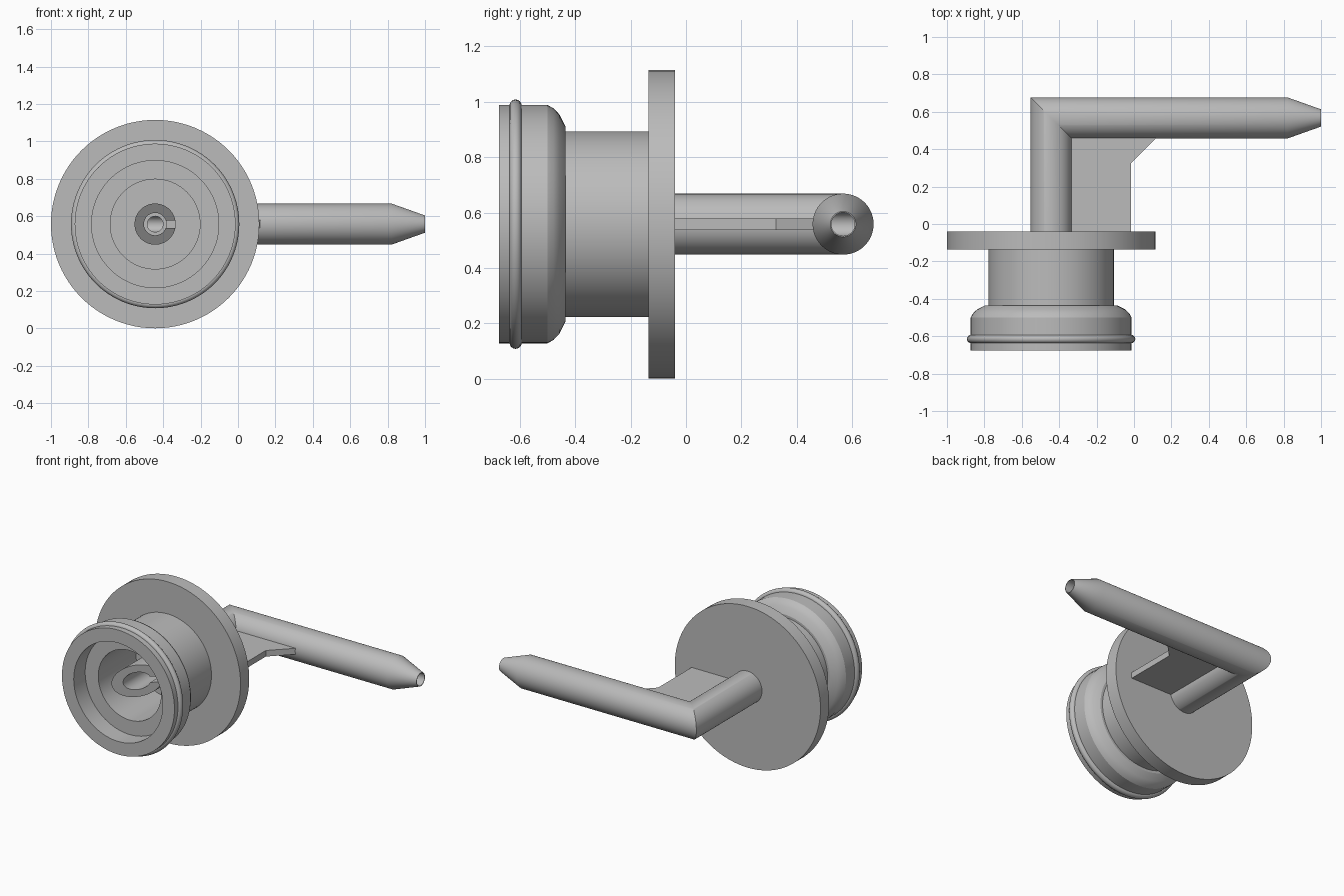
import bpy, bmesh
from math import cos, sin, pi, radians

if "Cube" in bpy.data.objects:
    bpy.data.objects.remove(bpy.data.objects["Cube"])

CX, CZ = -0.443, 0.558      # main axis, running along y
R, BEND = 0.11, 0.567       # tube radius and y of the bend
SEG = 96

grey = bpy.data.materials.new("plain grey")
grey.use_nodes = True
grey.diffuse_color = (0.5, 0.5, 0.5, 1)
grey.node_tree.nodes["Principled BSDF"].inputs["Base Color"].default_value = (0.5, 0.5, 0.5, 1)


def make(name, bm, smooth=True):
    bmesh.ops.recalc_face_normals(bm, faces=bm.faces)
    mesh = bpy.data.meshes.new(name)
    bm.to_mesh(mesh)
    bm.free()
    mesh.materials.append(grey)
    ob = bpy.data.objects.new(name, mesh)
    bpy.context.collection.objects.link(ob)
    if smooth:
        bpy.ops.object.select_all(action="DESELECT")
        ob.select_set(True)
        bpy.context.view_layer.objects.active = ob
        bpy.ops.object.shade_smooth_by_angle(angle=radians(25))
    return ob


def loft(name, rings):
    """Join ring functions of (cos, sin) into a closed loop of walls."""
    bm = bmesh.new()
    angles = [2 * pi * i / SEG for i in range(SEG)]
    loops = [[bm.verts.new(f(cos(a), sin(a))) for a in angles] for f in rings]
    for k, a in enumerate(loops):
        b = loops[(k + 1) % len(loops)]
        for i in range(SEG):
            j = (i + 1) % SEG
            bm.faces.new((a[i], a[j], b[j], b[i]))
    return make(name, bm)


def ring_y(r, y, slope=0.0):
    return lambda c, s: (CX + r * c, y + slope * r * c, CZ + r * s)


def ring_x(r, x):
    return lambda c, s: (x, BEND - r * c, CZ + r * s)


def slab(name, outline, z0, z1):
    bm = bmesh.new()
    base = bm.faces.new([bm.verts.new((x, y, z0)) for x, y in outline])
    top = bmesh.ops.extrude_face_region(bm, geom=[base])["geom"]
    verts = [v for v in top if isinstance(v, bmesh.types.BMVert)]
    bmesh.ops.translate(bm, verts=verts, vec=(0, 0, z1 - z0))
    return make(name, bm, smooth=False)


# Hollow stepped socket with rounded shoulder and hub
socket = [(0.34, -0.675), (0.43, -0.675), (0.43, -0.5), (0.418, -0.478),
          (0.396, -0.457), (0.352, -0.435), (0.335, -0.435), (0.335, -0.13),
          (0.09, -0.13), (0.09, -0.14), (0.24, -0.14), (0.24, -0.55), (0.34, -0.55)]
loft("socket_body", [ring_y(r, y) for r, y in socket])

# Wide mounting flange
loft("flange", [ring_y(r, y) for r, y in
                [(0.09, -0.135), (0.557, -0.135), (0.557, -0.04), (0.09, -0.04)]])

# Round bead around the socket
loft("sealing_bead", [ring_y(0.428 + 0.022 * cos(2 * pi * i / 16),
                             -0.615 + 0.022 * sin(2 * pi * i / 16)) for i in range(16)])

# Mitred hollow tube: slanted inner end, tapered outer tip
tube = loft("bent_tube", [
    ring_y(R, -0.47, 1.1), ring_y(R, BEND, -1), ring_x(R, 0.82), ring_x(0.046, 1),
    ring_x(0.042, 1), ring_y(0.042, BEND, -1), ring_y(0.042, -0.1),
    ring_y(0.06, -0.1), ring_y(0.06, -0.47, 1.1)])

# Slot in the side of the slanted end
cutter = slab("slot_cutter", [(-0.41, -0.7), (-0.3, -0.7), (-0.3, -0.25), (-0.41, -0.25)],
              CZ - 0.02, CZ + 0.02)
cutter.hide_render = True
cutter.hide_viewport = True
cut = tube.modifiers.new("slot", "BOOLEAN")
cut.operation = "DIFFERENCE"
cut.solver = "EXACT"
cut.object = cutter

# Flat web bracing the bend
slab("web", [(-0.36, -0.06), (-0.015, -0.06), (-0.015, 0.325), (0.125, 0.465), (-0.36, 0.465)],
     CZ - 0.021, CZ + 0.021)
